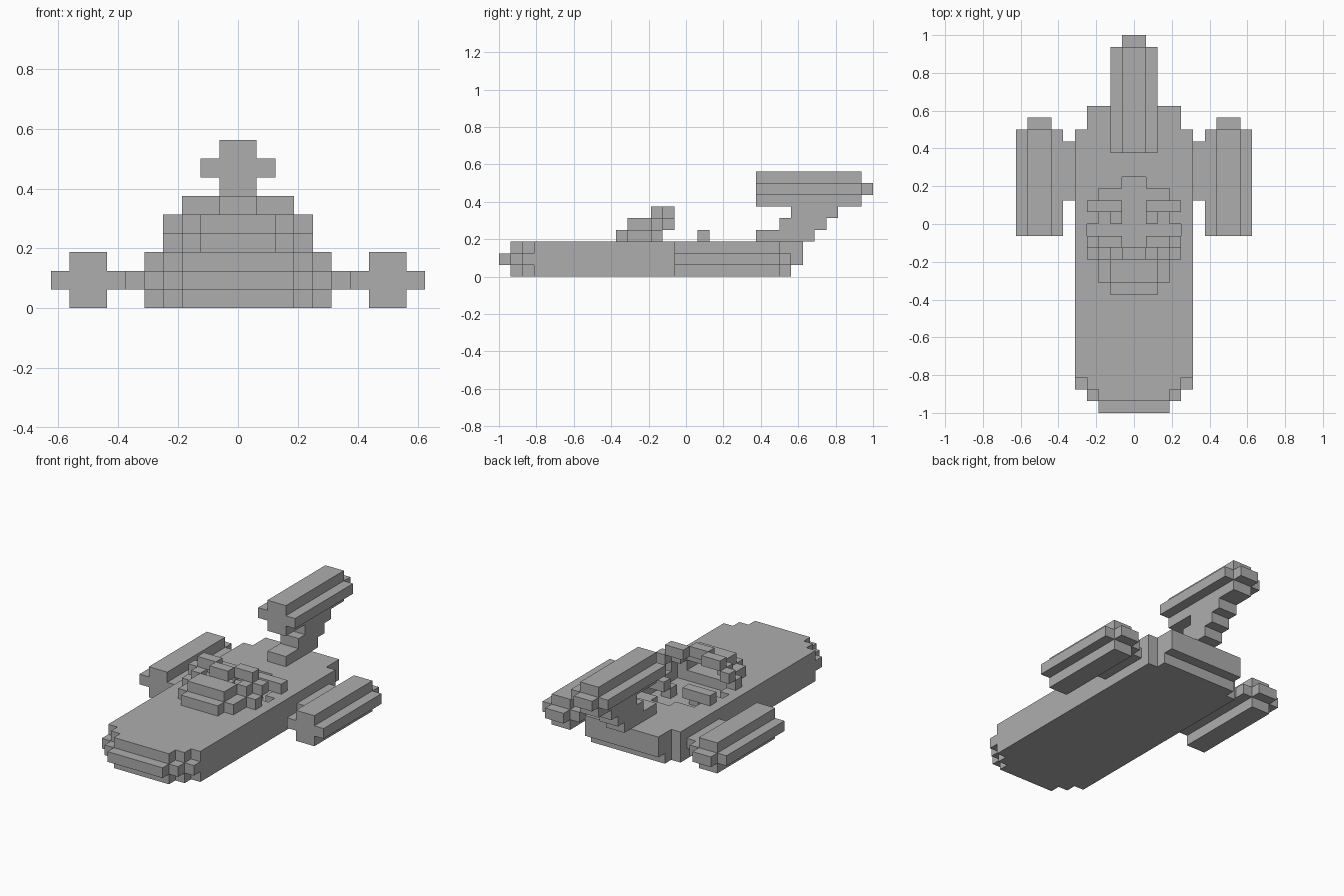
import bpy
import bmesh
from mathutils import Vector
from itertools import product

U = 1 / 16  # size of one block

if "Cube" in bpy.data.objects:
    bpy.data.objects.remove(bpy.data.objects["Cube"], do_unlink=True)

grey = bpy.data.materials.new("light grey")
grey.use_nodes = True
colour = (0.42, 0.42, 0.42, 1)
grey.diffuse_color = colour
grey.node_tree.nodes["Principled BSDF"].inputs["Base Color"].default_value = colour


def cells(boxes):
    """Block cells filled by boxes given as (x range, y range, z range)."""
    return {c for b in boxes for c in product(*(range(*r) for r in b))}


def mid(half, y, z):
    return ((-half, half), y, z)


def pair(x, y, z):
    return [(x, y, z), ((-x[1], -x[0]), y, z)]


def build(name, boxes, carve=()):
    """Skin the filled cells with outer faces and merge the flat areas."""
    solid = cells(boxes) - cells(carve)
    bm = bmesh.new()
    for c in solid:
        for axis, side in product(range(3), (0, 1)):
            n = list(c)
            n[axis] += 2 * side - 1
            if tuple(n) in solid:
                continue
            a, b = (axis + 1) % 3, (axis + 2) % 3
            corners = []
            for da, db in ((0, 0), (1, 0), (1, 1), (0, 1)):
                p = Vector(c)
                p[axis] += side
                p[a] += da
                p[b] += db
                corners.append(bm.verts.new(p * U))
            bm.faces.new(corners if side else corners[::-1])
    bmesh.ops.remove_doubles(bm, verts=bm.verts, dist=U / 10)
    bmesh.ops.dissolve_limit(bm, angle_limit=0.01, verts=bm.verts, edges=bm.edges)
    mesh = bpy.data.meshes.new(name)
    bm.to_mesh(mesh)
    bm.free()
    mesh.materials.append(grey)
    obj = bpy.data.objects.new(name, mesh)
    bpy.context.collection.objects.link(obj)


# Hull: stepped bow with a protruding middle layer, stepped stern
hull = []
for layer in range(3):
    nose = -16 if layer == 1 else -15
    z = (layer, layer + 1)
    stern = 9 if layer == 0 else 10
    hull += [mid(3, (nose, stern), z), mid(4, (nose + 1, stern), z),
             mid(5, (nose + 2, 8), z)]
# Shallow cockpit well in the deck
well = [mid(3, (-3, 3), (2, 3)), mid(1, (3, 4), (2, 3)), mid(4, (-1, 0), (2, 3))]
build("hull", hull, well)

# Canopy: stepped shell open to the rear
canopy = [mid(2, (-6, -5), (3, 4)), mid(2, (-5, -3), (4, 5)), mid(1, (-3, -2), (5, 6))]
canopy += pair((2, 3), (-5, -3), (3, 4)) + pair((3, 4), (-3, -2), (3, 4))
canopy += pair((2, 3), (-3, -2), (4, 5)) + pair((3, 4), (-2, -1), (4, 5))
canopy += pair((1, 3), (-2, -1), (5, 6))
build("canopy", canopy)

# Seats and their backrests
build("seats", pair((1, 4), (1, 2), (3, 4)) + pair((1, 2), (0, 1), (2, 3)))

# Raking tail neck
build("tail_neck", [mid(1, (6, 11), (3, 4)), mid(1, (8, 12), (4, 5)),
                    mid(1, (9, 13), (5, 6))])


def pod(name, x, y0, y1, z):
    """Cross-section bar with a small stub at the back."""
    build(name, [((x - 1, x + 1), (y0, y1), (z, z + 3)),
                 ((x - 2, x + 2), (y0, y1), (z + 1, z + 2)),
                 ((x - 1, x + 1), (y1, y1 + 1), (z + 1, z + 2))])


# Tail pod and side pods with their struts
pod("tail_pod", 0, 6, 15, 6)
for side, x in (("left", 8), ("right", -8)):
    pod(side + "_pod", x, -1, 8, 0)
    inner = 5 if x > 0 else -6
    build(side + "_strut", [((inner, inner + 1), (2, 7), (1, 2))])
